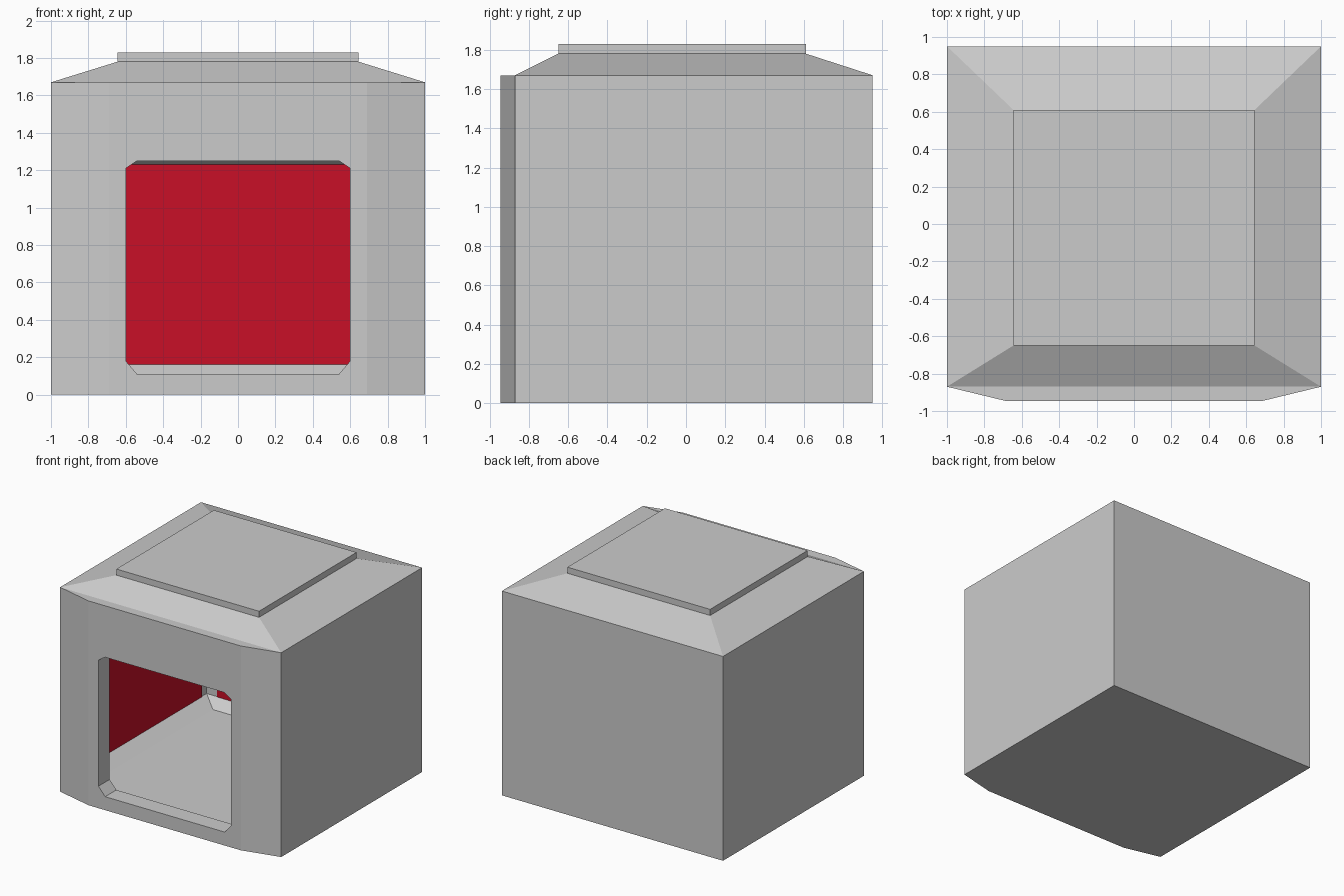
import bpy, bmesh

if "Cube" in bpy.data.objects:
    bpy.data.objects.remove(bpy.data.objects["Cube"])


def finish(bm, name, mat=None):
    bmesh.ops.recalc_face_normals(bm, faces=bm.faces)
    me = bpy.data.meshes.new(name)
    bm.to_mesh(me)
    bm.free()
    ob = bpy.data.objects.new(name, me)
    bpy.context.collection.objects.link(ob)
    if mat:
        me.materials.append(mat)
    return ob


def loft(name, rings):
    """Closed solid through rings with equal point counts."""
    bm = bmesh.new()
    loops = [[bm.verts.new(p) for p in r] for r in rings]
    n = len(loops[0])
    for a, b in zip(loops, loops[1:]):
        for i in range(n):
            j = (i + 1) % n
            bm.faces.new((a[i], a[j], b[j], b[i]))
    bm.faces.new(loops[0])
    bm.faces.new(loops[-1])
    return finish(bm, name)


def rect(w, y0, y1, z):
    return [(-w, y0, z), (w, y0, z), (w, y1, z), (-w, y1, z)]


def box(name, lo, hi, mat=None):
    bm = bmesh.new()
    bmesh.ops.create_cube(bm, size=1)
    for v in bm.verts:
        v.co = [(a + b) / 2 + c * (b - a) for a, b, c in zip(lo, hi, v.co)]
    return finish(bm, name, mat)


def cut(target, cutter):
    cutter.hide_render = True
    cutter.hide_set(True)
    m = target.modifiers.new("cut", 'BOOLEAN')
    m.operation = 'DIFFERENCE'
    m.solver = 'EXACT'
    m.object = cutter


# Outer shell: six-sided footprint, sloped roof, raised roof slab
bm = bmesh.new()
foot = [(-1, .95), (-1, -.87), (-.69, -.945), (.69, -.945), (1, -.87), (1, .95)]
low = [bm.verts.new((x, y, 0)) for x, y in foot]
top = [bm.verts.new((x, y, 1.67)) for x, y in foot]
bm.faces.new(low)
for i in range(6):
    j = (i + 1) % 6
    bm.faces.new((low[i], low[j], top[j], top[i]))
bm.faces.new(top[1:5])
slope = [bm.verts.new(p) for p in rect(.645, -.65, .61, 1.78)]
slab = [bm.verts.new(p) for p in rect(.645, -.65, .61, 1.83)]
eave = [top[1], top[4], top[5], top[0]]
for a, b in ((eave, slope), (slope, slab)):
    for i in range(4):
        j = (i + 1) % 4
        bm.faces.new((a[i], a[j], b[j], b[i]))
bm.faces.new(slab)
shell = finish(bm, "outer_shell")

# Hollow room with sloped skirting at floor and ceiling
room = loft("room_cutter", [rect(.78, -.80, .79, .095), rect(.9, -.80, .88, .16),
                            rect(.9, -.80, .88, 1.23), rect(.78, -.80, .79, 1.28)])
cut(shell, room)

# Front opening with chamfered corners
half = [(.54, .11), (.6, .18), (.6, 1.21), (.54, 1.25)]
outline = half + [(-x, z) for x, z in reversed(half)]
opening = loft("opening_cutter", [[(x, y, z) for x, z in outline] for y in (-1.05, -.7)])
cut(shell, opening)

# Red lining panels on the inner walls
red = bpy.data.materials.new("red_lining")
red.diffuse_color = (.58, .005, .02, 1)
red.use_nodes = True
red.node_tree.nodes["Principled BSDF"].inputs["Base Color"].default_value = red.diffuse_color
box("back_lining", (-.8, .874, .16), (.8, .884, 1.23), red)
for side, s in (("left", -1), ("right", 1)):
    x0, x1 = sorted((s * .894, s * .904))
    box(side + "_lining", (x0, -.73, .16), (x1, .81, 1.23), red)
